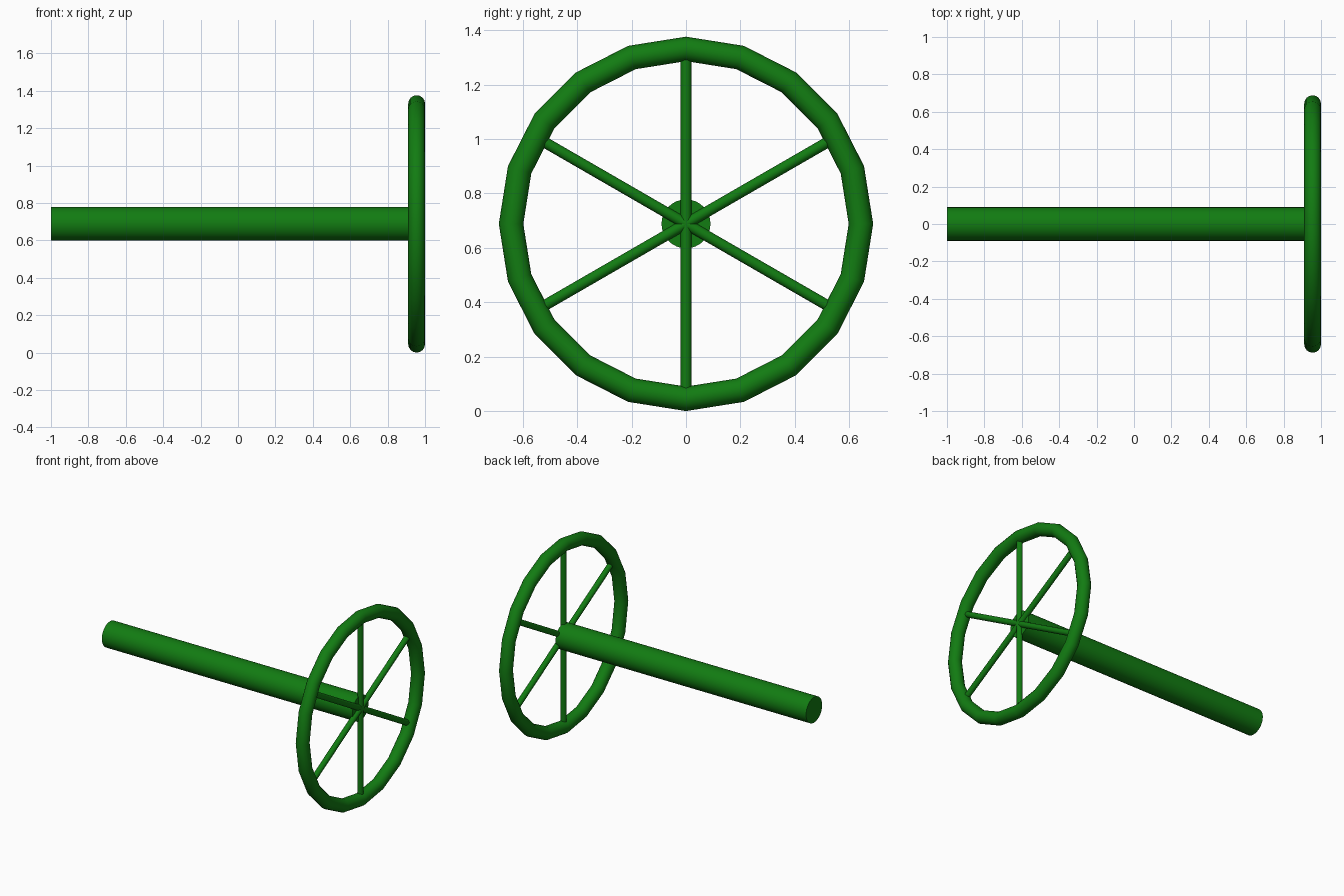
import bpy
import math
from mathutils import Matrix

cube = bpy.data.objects.get("Cube")
if cube:
    bpy.data.objects.remove(cube, do_unlink=True)

WHEEL_X, WHEEL_Z = 0.955, 0.688
RIM_R, TUBE_R = 0.643, 0.045
SPOKE_R, SHAFT_R = 0.02, 0.09

green = bpy.data.materials.new("green paint")
green.use_nodes = True
colour = (0.006, 0.2, 0.006, 1)
green.diffuse_color = colour
green.node_tree.nodes["Principled BSDF"].inputs["Base Color"].default_value = colour


def finish(name):
    """Name the active object, colour it and smooth its round sides."""
    obj = bpy.context.object
    obj.name = name
    obj.data.materials.append(green)
    bpy.ops.object.shade_smooth_by_angle(angle=math.radians(40))
    return obj


# Shaft, ending in the plane of the wheel
bpy.ops.mesh.primitive_cylinder_add(
    vertices=32, radius=SHAFT_R, depth=WHEEL_X + 1,
    location=((WHEEL_X - 1) / 2, 0, WHEEL_Z), rotation=(0, math.pi / 2, 0))
finish("shaft")

# Wheel rim with a coarse outline and a round tube
bpy.ops.mesh.primitive_torus_add(
    major_segments=20, minor_segments=16, major_radius=RIM_R, minor_radius=TUBE_R,
    location=(WHEEL_X, 0, WHEEL_Z), rotation=(0, math.pi / 2, 0))
finish("wheel_rim")

# Three bars across the wheel make six spokes
for i in range(3):
    bpy.ops.mesh.primitive_cylinder_add(
        vertices=16, radius=SPOKE_R, depth=2 * RIM_R - 0.02,
        location=(WHEEL_X, 0, WHEEL_Z), rotation=(i * math.pi / 3, 0, 0))
    finish(f"spoke_bar_{i + 1}")
